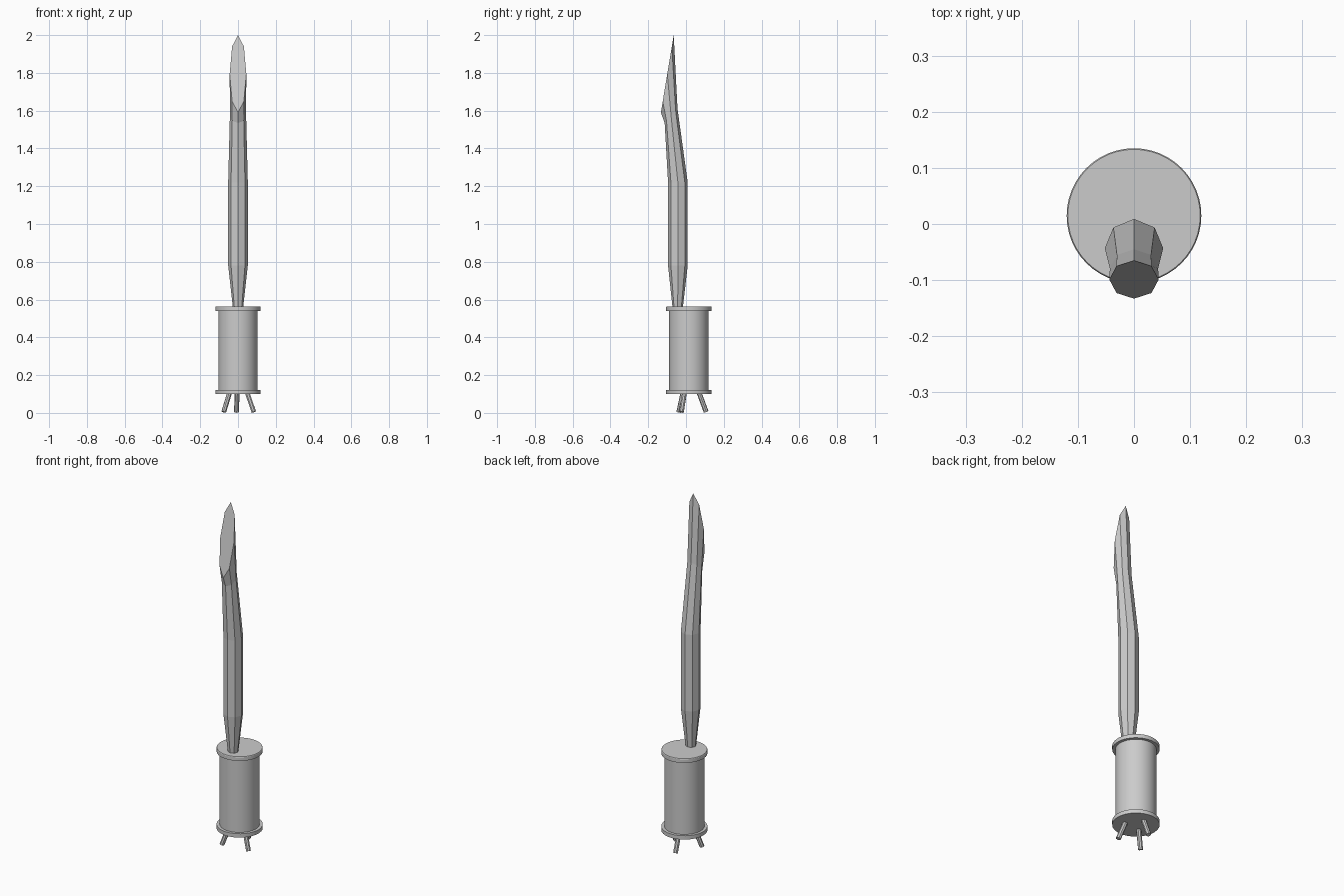
import bpy, bmesh
from math import sin, cos, pi, radians
from mathutils import Vector

if "Cube" in bpy.data.objects:
    bpy.data.objects.remove(bpy.data.objects["Cube"])

CY = 0.015  # y of the canister axis


def make_object(name, bm):
    bmesh.ops.recalc_face_normals(bm, faces=bm.faces)
    mesh = bpy.data.meshes.new(name)
    bm.to_mesh(mesh)
    bm.free()
    obj = bpy.data.objects.new(name, mesh)
    bpy.context.collection.objects.link(obj)
    return obj


def loft(name, rings):
    """Skin a list of equal-length point rings and cap both ends."""
    bm = bmesh.new()
    loops = [[bm.verts.new(p) for p in ring] for ring in rings]
    n = len(loops[0])
    for a, b in zip(loops, loops[1:]):
        for i in range(n):
            j = (i + 1) % n
            bm.faces.new((a[i], a[j], b[j], b[i]))
    bm.faces.new(loops[0])
    bm.faces.new(loops[-1])
    return make_object(name, bm)


def ring(cy, rx, ry, z, rise=0.0, n=8, offset=0.0):
    """Ellipse around (0, cy); rise tilts it up towards the back."""
    return [(rx * cos(2 * pi * i / n), cy + ry * sin(2 * pi * i / n),
             z + rise * sin(2 * pi * i / n)) for i in range(n)]


# Canister: straight barrel with a thin flange at each end
profile = [(0.12, 0.10), (0.12, 0.122), (0.104, 0.122),
           (0.104, 0.54), (0.12, 0.54), (0.12, 0.56), (0.118, 0.563)]
canister = loft("canister", [ring(CY, r, r, z, n=48) for r, z in profile])
bpy.context.view_layer.objects.active = canister
canister.select_set(True)
bpy.ops.object.shade_smooth_by_angle(angle=radians(30))
canister.select_set(False)

# Bent octagonal shaft ending in a steep slanted flat
loft("shaft", [
    ring(-0.044, 0.027, 0.027, 0.555),
    ring(-0.043, 0.052, 0.052, 0.78),
    ring(-0.043, 0.052, 0.052, 1.22),
    ring(-0.079, 0.043, 0.034, 1.573, rise=0.038),
    ring(-0.099, 0.044, 0.034, 1.795, rise=0.205),
])

# Three splayed pegs underneath
for k in range(3):
    a = radians(95 + 120 * k)
    out = Vector((cos(a), sin(a), 0))
    base = Vector((0, CY, 0))
    foot = base + out * 0.092 + Vector((0, 0, 0.005))
    top = base + out * 0.055 + Vector((0, 0, 0.105))
    axis = (top - foot).normalized()
    side = axis.cross(out).normalized()
    up = axis.cross(side)
    circle = [(side * cos(t * pi / 4) + up * sin(t * pi / 4)) * 0.013 for t in range(8)]
    loft(f"peg_{k + 1}", [[foot + c for c in circle], [top + c for c in circle]])
